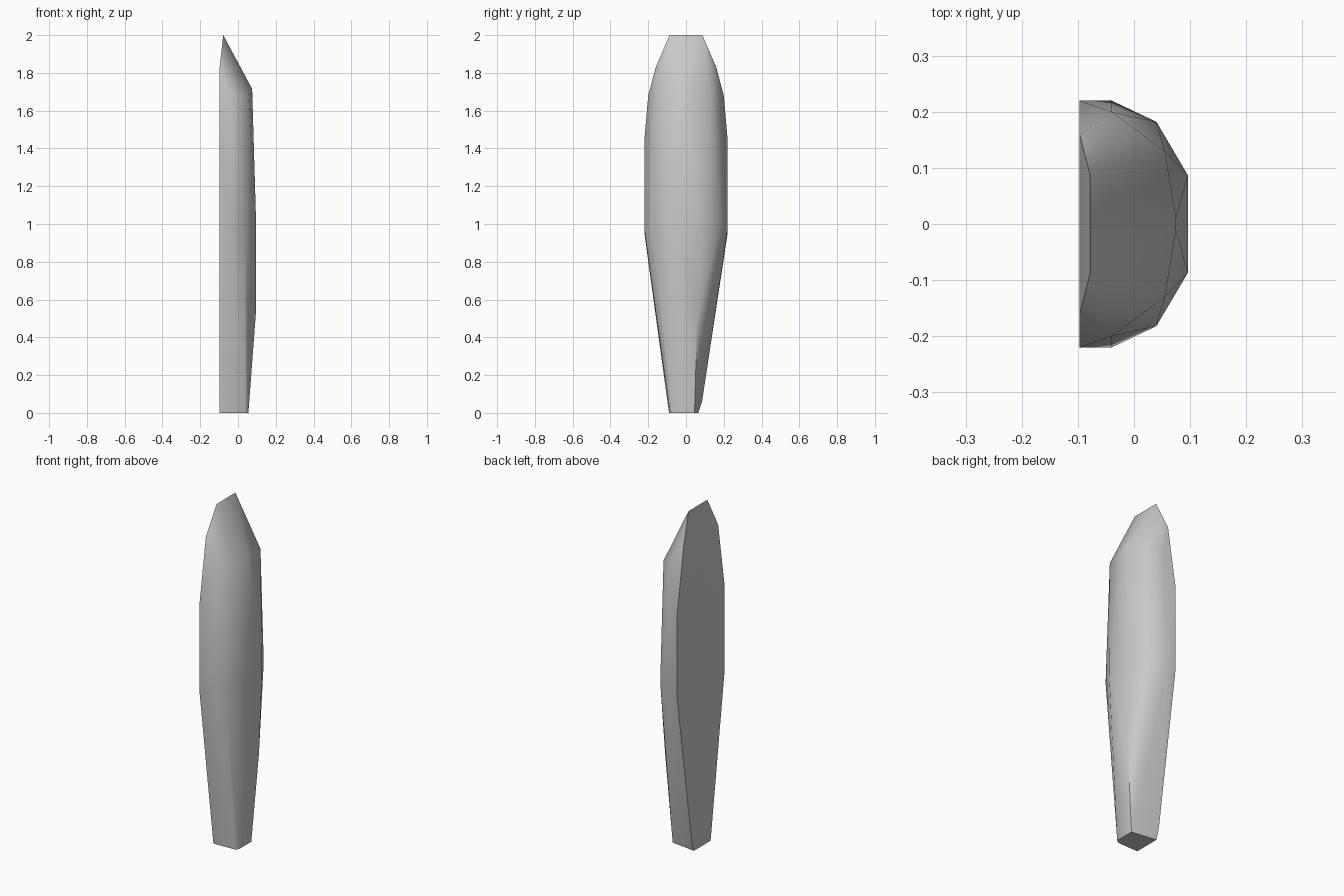
import bpy
import bmesh
import math

cube = bpy.data.objects.get("Cube")
if cube:
    bpy.data.objects.remove(cube, do_unlink=True)

# Single stone grey
grey = bpy.data.materials.new("stone_grey")
grey.use_nodes = True
colour = (0.58, 0.58, 0.58, 1)
grey.diffuse_color = colour
grey.node_tree.nodes["Principled BSDF"].inputs["Base Color"].default_value = colour

BACK = -0.097  # plane of the flat side

# Corners mirrored across y: (x, half width, z)
corners = [
    # blunt slanted tip
    (-0.078, 0.087, 2.0), (BACK, 0.16, 1.83),
    # shoulder
    (-0.04, 0.2, 1.68), (0.055, 0.13, 1.69), (0.075, 0.01, 1.715),
    # widest part of the body
    (BACK, 0.22, 1.45), (BACK, 0.22, 0.95), (-0.04, 0.22, 0.97),
    (0.04, 0.182, 1.0), (0.096, 0.087, 1.0),
    # lower taper
    (0.094, 0.06, 0.52),
]
points = [(x, side * y, z) for x, y, z in corners for side in (-1, 1)]

# Narrow foot, slightly uneven and chipped on one side
points += [
    (BACK, -0.09, 0), (0.038, -0.085, 0), (0.055, -0.07, 0),
    (0.055, 0.045, 0), (BACK, 0.065, 0), (BACK, 0.085, 0.06),
]

# Wrap the corners into one faceted solid
bm = bmesh.new()
for p in points:
    bm.verts.new(p)
hull = bmesh.ops.convex_hull(bm, input=bm.verts)
unused = {g for g in hull["geom_interior"] if isinstance(g, bmesh.types.BMVert)}
bmesh.ops.delete(bm, geom=list(unused), context="VERTS")
bmesh.ops.dissolve_limit(bm, angle_limit=math.radians(0.5),
                         verts=bm.verts, edges=bm.edges)
bmesh.ops.recalc_face_normals(bm, faces=bm.faces)

mesh = bpy.data.meshes.new("stone_slab")
bm.to_mesh(mesh)
bm.free()
mesh.materials.append(grey)
slab = bpy.data.objects.new("stone_slab", mesh)
bpy.context.collection.objects.link(slab)

# Soft dome, crisp rim and tip
bpy.ops.object.select_all(action="DESELECT")
slab.select_set(True)
bpy.context.view_layer.objects.active = slab
bpy.ops.object.shade_smooth_by_angle(angle=math.radians(38))
